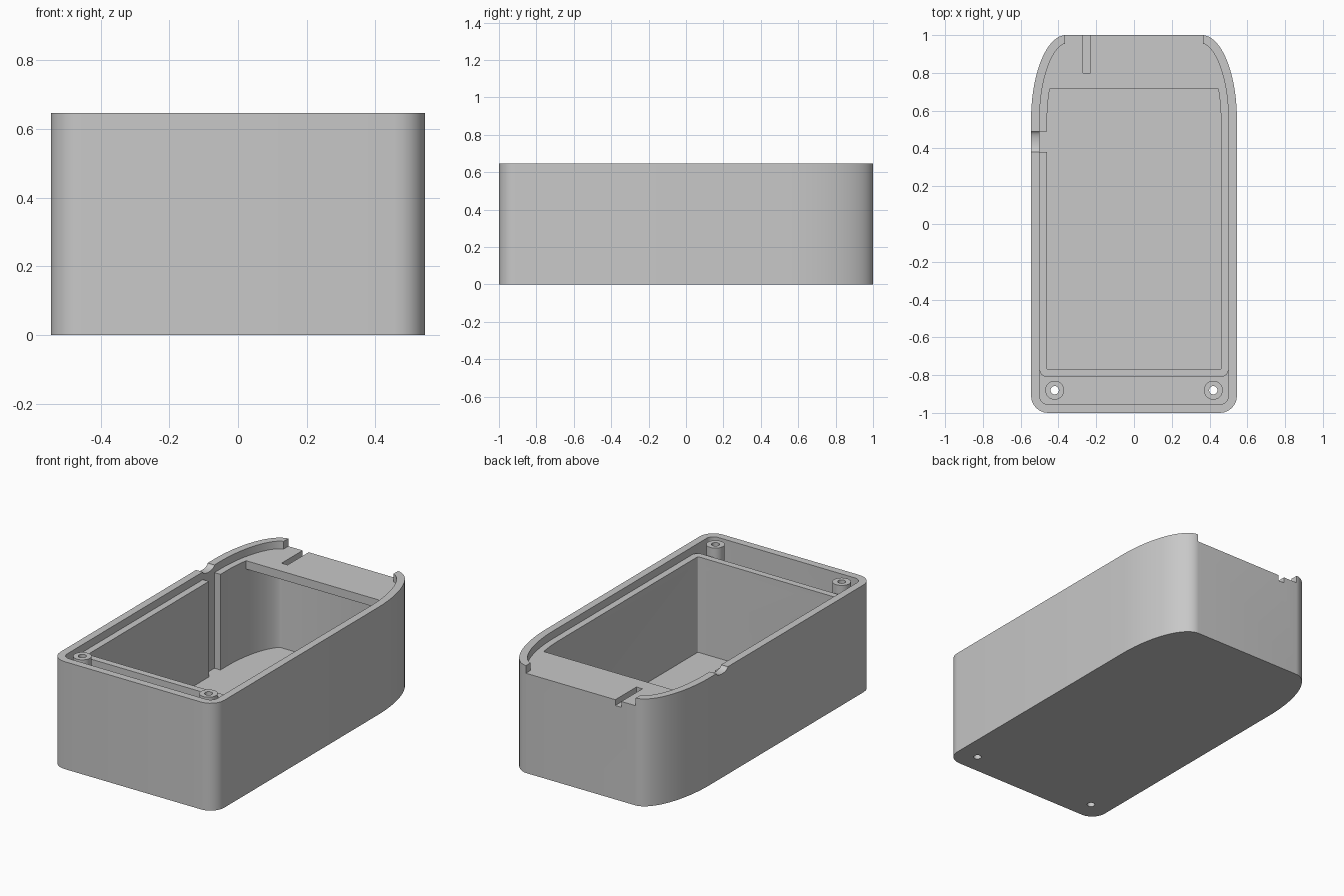
import bpy, bmesh, math
from mathutils import Matrix, Vector

default = bpy.data.objects.get("Cube")
if default:
    bpy.data.objects.remove(default, do_unlink=True)

HALF_W, HEIGHT, LEDGE, FLOOR = 0.545, 0.646, 0.60, 0.025
RIM, WALL = 0.045, 0.085            # insets of the rim and of the main pocket
BACK_X, BACK_Y = 0.36, 0.55         # centre of the elliptical back corners

grey = bpy.data.materials.new("plain grey")
grey.use_nodes = True
colour = (0.58, 0.58, 0.58, 1)
grey.diffuse_color = colour
grey.node_tree.nodes["Principled BSDF"].inputs["Base Color"].default_value = colour


def arc(cx, cy, r, start, end, n=10):
    """Points on a circular arc, angles in degrees."""
    angles = [math.radians(start + (end - start) * i / n) for i in range(n + 1)]
    return [(cx + r * math.cos(a), cy + r * math.sin(a)) for a in angles]


def mirrored(half):
    """Close a right-hand half outline with its mirror image."""
    return half + [(-x, y) for x, y in reversed(half)]


def outline(inset, front, radius):
    """Body outline moved inwards, rounded in front, elliptical at the back."""
    x = HALF_W - inset
    half = arc(x - radius, front + radius, radius, -90, 0, 6)
    a, b, n = HALF_W - BACK_X, 1 - BACK_Y, 28
    for i in range(n + 1):
        t = math.pi / 2 * i / n
        normal = Vector((math.cos(t) / a, math.sin(t) / b)).normalized()
        px = BACK_X + a * math.cos(t) - inset * normal.x
        py = BACK_Y + b * math.sin(t) - inset * normal.y
        # A deep inset folds back on itself near the end, so stop there
        if i and px >= half[-1][0]:
            break
        half.append((px, py))
    return mirrored(half)


def clipped(points, back):
    """The part of a mirrored outline in front of a straight back edge."""
    half = points[:len(points) // 2]
    kept = [p for p in half if p[1] < back]
    (x0, y0), (x1, y1) = kept[-1], half[len(kept)]
    kept.append((x0 + (x1 - x0) * (back - y0) / (y1 - y0), back))
    return mirrored(kept)


def prism(name, points, z0, z1):
    """Extrude a flat outline upwards."""
    bm = bmesh.new()
    base = bm.faces.new([bm.verts.new((x, y, z0)) for x, y in points])
    top = bmesh.ops.extrude_face_region(bm, geom=[base], use_keep_orig=True)["geom"]
    bmesh.ops.translate(bm, vec=(0, 0, z1 - z0),
                        verts=[v for v in top if isinstance(v, bmesh.types.BMVert)])
    bmesh.ops.recalc_face_normals(bm, faces=bm.faces)
    mesh = bpy.data.meshes.new(name)
    bm.to_mesh(mesh)
    bm.free()
    mesh.materials.append(grey)
    obj = bpy.data.objects.new(name, mesh)
    bpy.context.collection.objects.link(obj)
    return obj


def box(name, x0, x1, y0, y1, z0, z1):
    return prism(name, [(x0, y0), (x1, y0), (x1, y1), (x0, y1)], z0, z1)


def disc(x, y, r):
    return arc(x, y, r, 0, 360, 32)[:-1]


def activate(obj):
    bpy.ops.object.select_all(action='DESELECT')
    obj.select_set(True)
    bpy.context.view_layer.objects.active = obj


def cut(obj, cutter):
    """Subtract a cutter from an object and discard the cutter."""
    cutter.hide_render = True
    activate(obj)
    mod = obj.modifiers.new("cut", 'BOOLEAN')
    mod.operation, mod.solver, mod.object = 'DIFFERENCE', 'EXACT', cutter
    bpy.ops.object.modifier_apply(modifier=mod.name)
    bpy.data.objects.remove(cutter, do_unlink=True)


def finish(obj):
    activate(obj)
    bpy.ops.object.shade_smooth_by_angle(angle=math.radians(30))


# Outer body
body = prism("case_body", outline(0, -1, 0.09), 0, HEIGHT)

# Rim recess, open at the back
cut(body, prism("rim_recess", outline(RIM, -1 + RIM, 0.045), LEDGE, 0.8))
cut(body, box("back_opening", -0.365, 0.365, 0.9, 1.1, LEDGE, 0.8))

# Main pocket: open mouth in front, running on beneath the back deck
pocket = outline(WALL, -0.77, 0.005)
cut(body, prism("pocket_mouth", clipped(pocket, 0.715), FLOOR, 0.8))
cut(body, prism("pocket", pocket, FLOOR, 0.55))

# Front screw compartment
front_x = HALF_W - RIM
compartment = arc(front_x - 0.045, -0.91, 0.045, -90, 0)
compartment += arc(front_x - 0.04, -0.77, 0.04, 0, -90)
cut(body, prism("compartment", mirrored(compartment), FLOOR, 0.7))

# Wire channel in the inner side wall and shallow notch in the rim above it
cut(body, box("wire_channel", -front_x, -0.44, 0.38, 0.49, FLOOR, 0.7))
notch = prism("rim_notch", disc(0, 0, 0.055), -0.06, 0.06)
notch.data.transform(Matrix.Translation((-0.54, 0.435, HEIGHT))
                     @ Matrix.Diagonal((1, 1, 0.4, 1))
                     @ Matrix.Rotation(math.pi / 2, 4, 'Y'))
cut(body, notch)

# Slot in the back deck
cut(body, box("deck_slot", -0.27, -0.23, 0.8, 1.1, LEDGE - 0.035, 0.8))

# Screw posts with through holes
for side, x in (("left", 0.42), ("right", -0.42)):
    post = prism(side + "_screw_post", disc(x, -0.88, 0.05), 0.01, 0.643)
    for part in (body, post):
        cut(part, prism("screw_hole", disc(x, -0.88, 0.022), -0.1, 0.8))
    finish(post)

finish(body)
